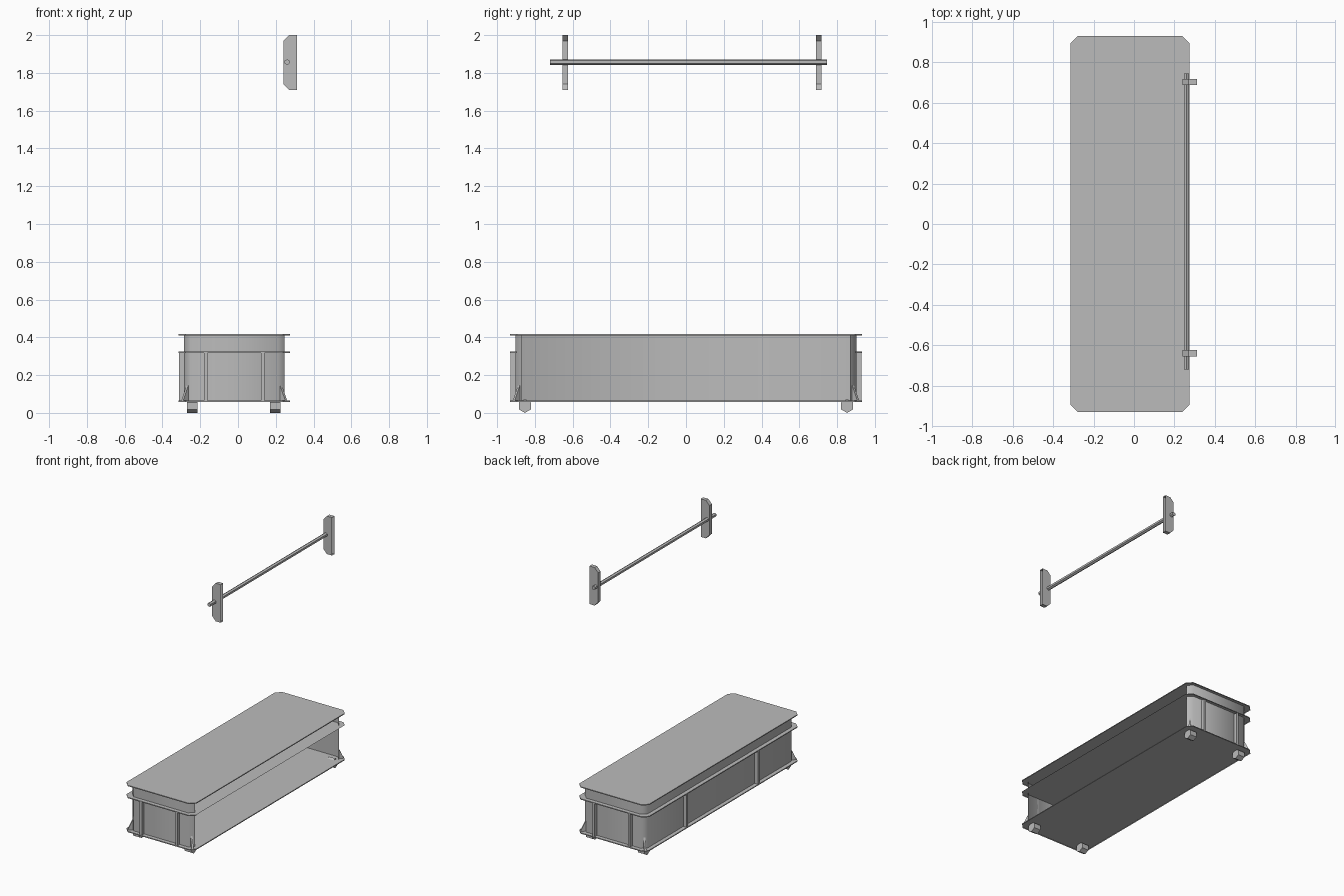
import bpy, bmesh, math
from mathutils import Vector

cube = bpy.data.objects.get("Cube")
if cube:
    bpy.data.objects.remove(cube)

metal = bpy.data.materials.new("grey metal")
metal.use_nodes = True
GREY = (0.5, 0.5, 0.5, 1)
metal.diffuse_color = GREY
metal.node_tree.nodes["Principled BSDF"].inputs["Base Color"].default_value = GREY

X0, X1, Y = -0.315, 0.275, 0.932      # shelf outline
FLOOR, MID, TOP = 0.065, 0.325, 0.417


def finish(name, bm, smooth=False):
    mesh = bpy.data.meshes.new(name)
    bm.to_mesh(mesh)
    bm.free()
    mesh.materials.append(metal)
    for p in mesh.polygons:
        p.use_smooth = smooth
    obj = bpy.data.objects.new(name, mesh)
    bpy.context.collection.objects.link(obj)
    return obj


def outline(inset, cut):
    """Chamfered rectangle, starting and ending at the open +x side."""
    a, b, y = X0 + inset, X1 - inset, Y - inset
    return [(b, y - cut), (b - cut, y), (a + cut, y), (a, y - cut),
            (a, cut - y), (a + cut, -y), (b - cut, -y), (b, cut - y)]


def strip(bm, pts, z0, z1, closed=False):
    low = [bm.verts.new((x, y, z0)) for x, y in pts]
    high = [bm.verts.new((x, y, z1)) for x, y in pts]
    n = len(pts)
    for i in range(n if closed else n - 1):
        j = (i + 1) % n
        bm.faces.new((low[i], low[j], high[j], high[i]))
    return high


def box(name, x0, x1, y0, y1, z0, z1):
    bm = bmesh.new()
    bmesh.ops.create_cube(bm, size=1)
    for v in bm.verts:
        v.co = ((x0, x1)[v.co.x > 0], (y0, y1)[v.co.y > 0], (z0, z1)[v.co.z > 0])
    return finish(name, bm)


def prism(name, sides, radius, length, centre, axis):
    """Regular bar along the x or y axis, one corner pointing up."""
    bm = bmesh.new()
    bmesh.ops.create_cone(bm, cap_ends=True, segments=sides, radius1=radius,
                          radius2=radius, depth=length)
    for v in bm.verts:
        x, y, z = v.co
        v.co = Vector((z, x, y) if axis == "x" else (x, z, y)) + Vector(centre)
    bmesh.ops.recalc_face_normals(bm, faces=bm.faces)
    return finish(name, bm)


# Shelves: thin sheets with a small turned lip
for name, z, closed in (("floor_shelf", FLOOR, True), ("middle_shelf", MID, False),
                        ("top_shelf", TOP, True)):
    bm = bmesh.new()
    bm.faces.new(strip(bm, outline(0, 0.037), z - 0.007, z, closed))
    bmesh.ops.recalc_face_normals(bm, faces=bm.faces)
    finish(name, bm)

# Wall round the back and both ends, open on one long side
bm = bmesh.new()
strip(bm, outline(0.03, 0.035), FLOOR, TOP)
bmesh.ops.recalc_face_normals(bm, faces=bm.faces)
finish("wall", bm, smooth=True)

# Upright ribs between the floor and the middle shelf
H = 0.009
for side, s in (("front", -1), ("rear", 1)):
    for i, x in enumerate((-0.17, 0.13)):
        ys = sorted((s * (Y - 0.03), s * (Y - 0.002)))
        box(f"{side}_rib_{i + 1}", x - H, x + H, *ys, FLOOR, MID - 0.007)
    y = s * 0.43
    box(f"{side}_long_rib", X0 + 0.002, X0 + 0.03, y - H, y + H, FLOOR, MID - 0.007)

# Triangular corner gussets
for side, s in (("front", -1), ("rear", 1)):
    for end, x, d in (("right", X0, 1), ("left", X1, -1)):
        out = Vector((x + d * 0.02, s * (Y - 0.02), FLOOR))
        inn = Vector((x + d * 0.047, s * (Y - 0.047), FLOOR))
        t = Vector((d, -s, 0)) * 0.006
        bm = bmesh.new()
        a, b = [[bm.verts.new(p + k * t) for p in (out, inn, inn + Vector((0, 0, 0.08)))]
                for k in (Vector((d, -s, 0)).length * 0, 1)]
        # Spread the two triangles sideways to give the plate its thickness
        across = Vector((d, s, 0)) * 0.005
        for tri, k in ((a, -1), (b, 1)):
            for v, p in zip(tri, (out, inn, inn + Vector((0, 0, 0.08)))):
                v.co = p + across * k
        bm.faces.new(a)
        bm.faces.new(b)
        for i in range(3):
            j = (i + 1) % 3
            bm.faces.new((a[i], a[j], b[j], b[i]))
        bmesh.ops.recalc_face_normals(bm, faces=bm.faces)
        finish(f"{side}_{end}_gusset", bm)

# Six-sided feet
for side, y in (("front", -0.853), ("rear", 0.853)):
    for end, x in (("right", -0.242), ("left", 0.197)):
        prism(f"{side}_{end}_foot", 6, 0.037, 0.055, (x, y, 0.037), "x")

# Hanging rail and its two hollow brackets, open at the back
prism("rail", 6, 0.015, 1.465, (0.26, 0.013, 1.857), "y")
for side, y in (("front", -0.64), ("rear", 0.703)):
    profile = [(0.313, 1.71), (0.27, 1.71), (0.24, 1.742),
               (0.24, 1.968), (0.27, 2.0), (0.313, 2.0)]
    bm = bmesh.new()
    a, b = [[bm.verts.new((x, y + dy, z)) for x, z in profile] for dy in (-0.015, 0.015)]
    bm.faces.new(a)
    bm.faces.new(b)
    for i in range(len(profile) - 1):
        bm.faces.new((a[i], a[i + 1], b[i + 1], b[i]))
    bmesh.ops.recalc_face_normals(bm, faces=bm.faces)
    finish(f"{side}_bracket", bm)
